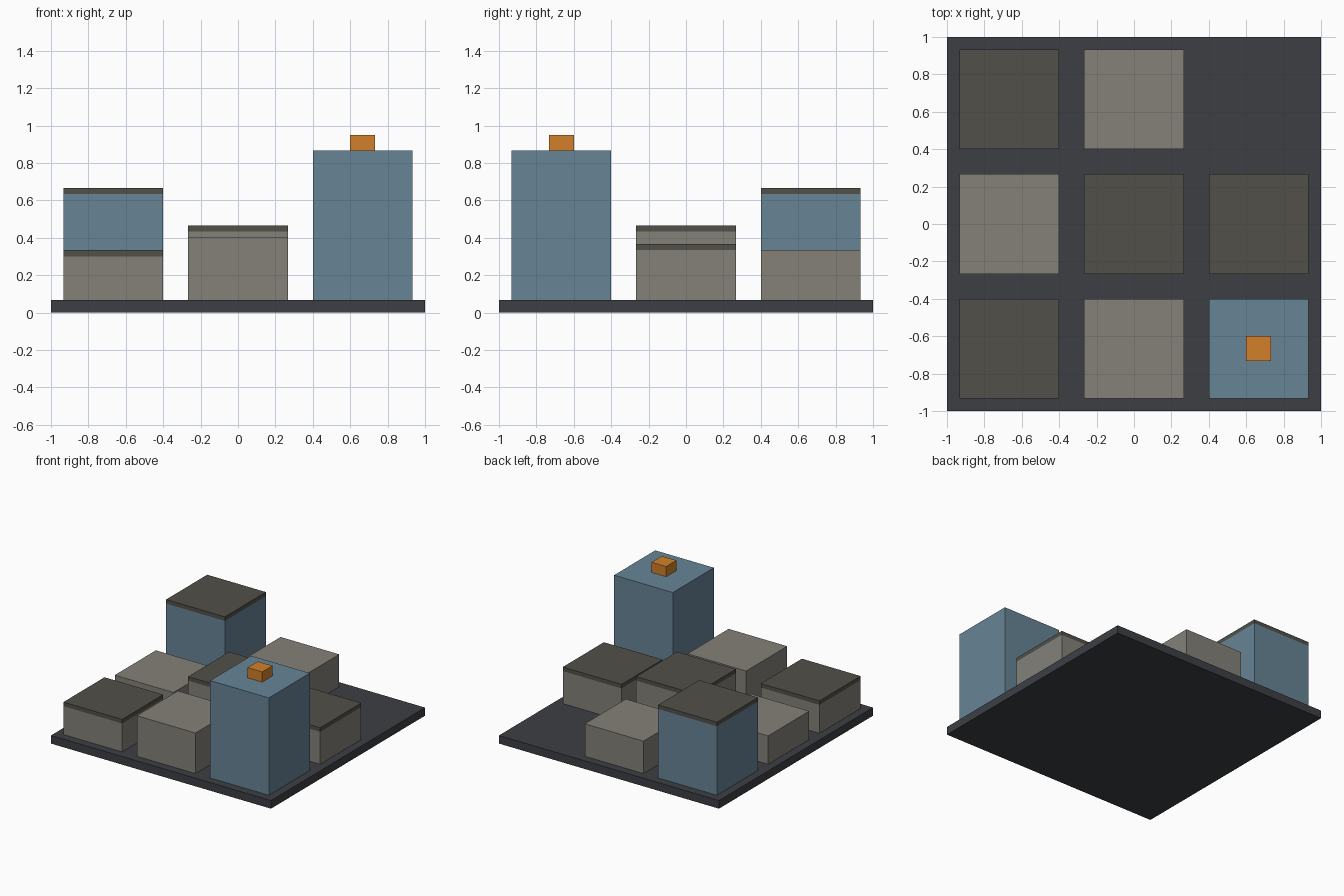
import bpy

if "Cube" in bpy.data.objects:
    bpy.data.objects.remove(bpy.data.objects["Cube"])

U = 1 / 15        # base module: the plate is 30 x 30 modules
PITCH = 10 * U    # distance between block centres
SIDE = 8 * U      # block footprint
ROOF = U / 2      # roof slab thickness


def material(name, rgb):
    m = bpy.data.materials.new(name)
    linear = [(c / 255 / 12.92) if c < 11 else ((c / 255 + 0.055) / 1.055) ** 2.4 for c in rgb]
    m.diffuse_color = (*linear, 1)
    m.use_nodes = True
    m.node_tree.nodes["Principled BSDF"].inputs["Base Color"].default_value = m.diffuse_color
    return m


asphalt = material("asphalt", (60, 63, 68))
concrete = material("concrete", (132, 129, 121))
glass = material("blue_glass", (103, 132, 150))
slate = material("dark_roof", (81, 80, 73))
orange = material("orange", (210, 128, 42))


def box(name, x, y, z0, z1, side, mat):
    bpy.ops.mesh.primitive_cube_add(size=1, location=(x, y, (z0 + z1) / 2))
    o = bpy.context.object
    o.name = name
    o.scale = (side, side, z1 - z0)
    bpy.ops.object.transform_apply(location=False, rotation=False, scale=True)
    o.data.materials.append(mat)
    return o


# ground plate
box("base_plate", 0, 0, 0, U, 2, asphalt)

# city blocks: column, row, total top height, wall material, has roof slab
blocks = [
    (-1, -1, 5.0, concrete, True),
    (0, -1, 6.0, concrete, False),
    (1, -1, 13.0, glass, False),
    (-1, 0, 4.5, concrete, False),
    (0, 0, 7.0, concrete, True),
    (1, 0, 5.5, concrete, True),
    (-1, 1, 10.0, glass, True),
    (0, 1, 5.0, concrete, False),
]
for col, row, height, mat, roofed in blocks:
    x, y, top = col * PITCH, row * PITCH, height * U
    tag = ("front", "middle", "back")[row + 1] + "_" + ("left", "centre", "right")[col + 1]
    wall_top = top - ROOF if roofed else top
    box(f"building_{tag}", x, y, U, wall_top, SIDE, mat)
    if roofed:
        box(f"roof_{tag}", x, y, wall_top, top, SIDE, slate)

# beacon on the tall tower
box("tower_beacon", PITCH, -PITCH, 13 * U, 0.95, 2 * U, orange)
